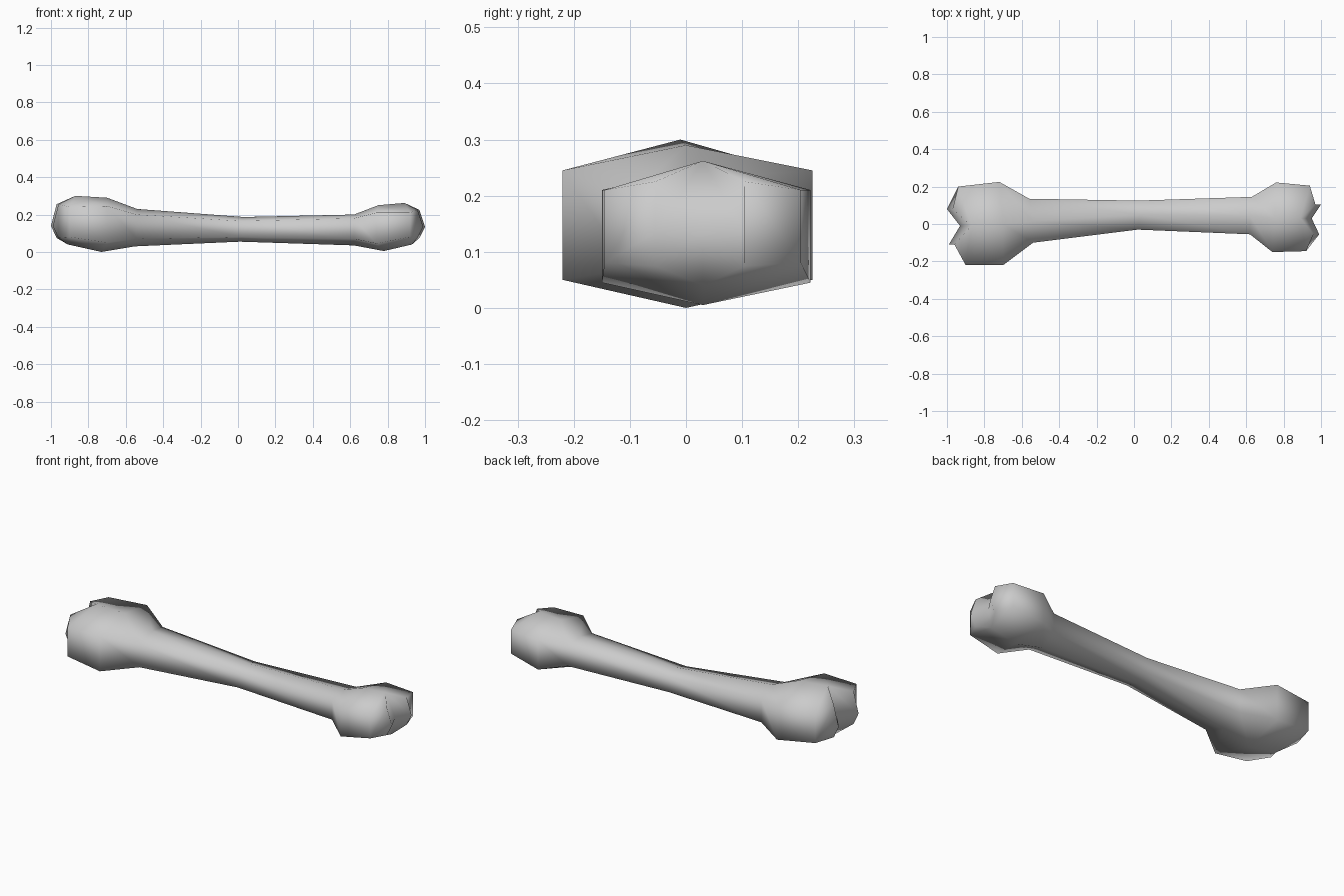
import bpy
import bmesh
import math

default_cube = bpy.data.objects.get("Cube")
if default_cube:
    bpy.data.objects.remove(default_cube, do_unlink=True)

# Single plain colour
grey = bpy.data.materials.new("light_grey")
grey.use_nodes = True
colour = (0.6, 0.6, 0.6, 1)
grey.diffuse_color = colour
grey.node_tree.nodes["Principled BSDF"].inputs["Base Color"].default_value = colour

# Hexagonal stations from right to left:
# x of front side, back side, ridge, keel / y of front, middle, back /
# z of keel, lower corner, upper corner, ridge
stations = [
    ((-.90, -.94, -.87, -.91), (-.22, -.01, .20), (.04, .08, .24, .30)),
    ((-.70, -.72, -.70, -.73), (-.22, 0, .225), (0, .05, .245, .29)),
    ((-.54, -.56, -.54, -.55), (-.10, .015, .135), (.03, .07, .20, .23)),
    ((.02, .02, .03, .01), (-.03, .05, .125), (.055, .08, .165, .187)),
    ((.62, .63, .62, .62), (-.055, .045, .145), (.035, .07, .18, .20)),
    ((.74, .76, .75, .78), (-.15, .03, .222), (.005, .045, .21, .25)),
    ((.92, .94, .89, .93), (-.145, .03, .205), (.04, .08, .21, .262)),
]

bm = bmesh.new()


def hexagon(xs, ys, zs):
    """Ring with vertical flanks, a ridge on top and a keel below."""
    front, back, ridge, keel = xs
    near, middle, far = ys
    bottom, low, high, top = zs
    corners = [(ridge, middle, top), (front, near, high), (front, near, low),
               (keel, middle, bottom), (back, far, low), (back, far, high)]
    return [bm.verts.new(c) for c in corners]


rings = [hexagon(*station) for station in stations]

# Shaft and flared ends
for a, b in zip(rings, rings[1:]):
    for i in range(len(a)):
        j = (i + 1) % len(a)
        bm.faces.new((a[i], a[j], b[j], b[i]))

sharp = []


def knuckle_cap(ring, notch, tips, inset, heights):
    """Close an end with two rounded lobes and a notch between them."""
    ridge, front_high, front_low, keel, back_low, back_high = ring
    low, mid, high = heights
    centre = bm.verts.new(notch)
    sides = ((tips[0], front_high, front_low), (tips[1], back_high, back_low))
    for (x, y), upper, lower in sides:
        t = bm.verts.new((x - inset, y, high))
        m = bm.verts.new((x, y, mid))
        b = bm.verts.new((x - inset, y, low))
        for loop in ((upper, t, ridge), (lower, keel, b),
                     (upper, lower, b, m, t),
                     (ridge, t, m, centre), (centre, m, b, keel)):
            bm.faces.new(loop)
        sharp.append((upper, lower))


knuckle_cap(rings[0], (-.93, -.01, .14), ((-.99, -.11), (-1, .08)),
            -.03, (.075, .14, .255))
knuckle_cap(rings[-1], (.95, .03, .135), ((.99, -.055), (1, .105)),
            .03, (.075, .135, .225))

bmesh.ops.recalc_face_normals(bm, faces=bm.faces)
for face in bm.faces:
    face.smooth = True

# Crisp edge where each flank meets its end cap
for pair in sharp:
    bm.edges.get(pair).smooth = False
for edge in bm.edges:
    if edge.calc_face_angle(0) > math.radians(85):
        edge.smooth = False

mesh = bpy.data.meshes.new("bone")
bm.to_mesh(mesh)
bm.free()
mesh.materials.append(grey)
bone = bpy.data.objects.new("bone", mesh)
bpy.context.collection.objects.link(bone)
